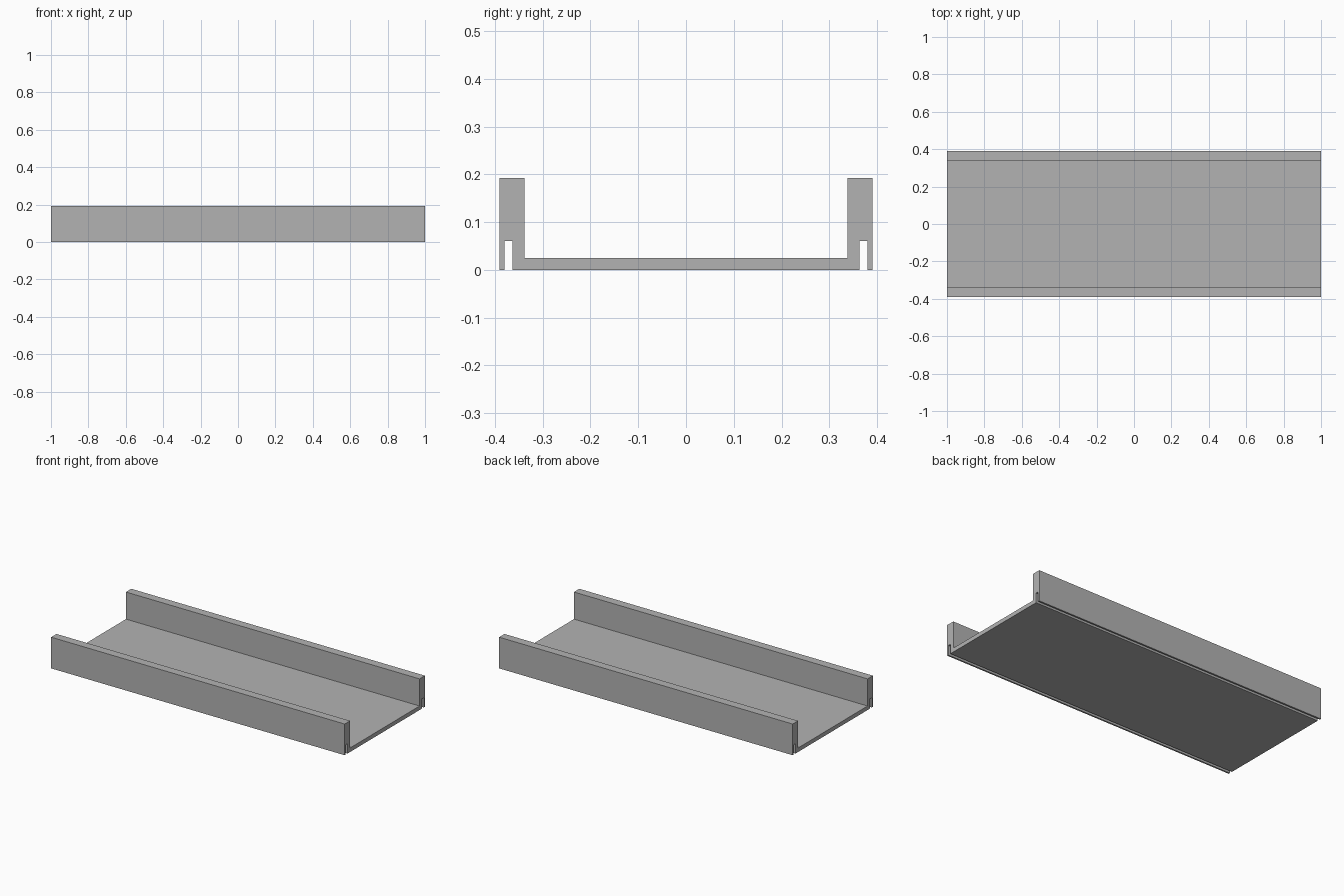
import bpy
import bmesh

cube = bpy.data.objects.get("Cube")
if cube:
    bpy.data.objects.remove(cube, do_unlink=True)

LENGTH = 2.0
HALF_WIDTH, WALL_INNER = 0.39, 0.338
SLOT_OUTER, SLOT_INNER = 0.38, 0.363
HEIGHT, FLOOR, SLOT_TOP = 0.192, 0.025, 0.06

# Plain grey finish
grey = bpy.data.materials.new("grey")
grey.use_nodes = True
colour = (0.45, 0.45, 0.45, 1)
grey.diffuse_color = colour
grey.node_tree.nodes["Principled BSDF"].inputs["Base Color"].default_value = colour

# Half of the channel section, from the underside around the slotted wall to the floor
half = [
    (SLOT_INNER, 0), (SLOT_INNER, SLOT_TOP),
    (SLOT_OUTER, SLOT_TOP), (SLOT_OUTER, 0),
    (HALF_WIDTH, 0), (HALF_WIDTH, HEIGHT),
    (WALL_INNER, HEIGHT), (WALL_INNER, FLOOR),
]
section = half + [(-y, z) for y, z in reversed(half)]

# Channel tray: mirrored section extruded along its length
bm = bmesh.new()
end = bm.faces.new([bm.verts.new((-LENGTH / 2, y, z)) for y, z in section])
result = bmesh.ops.extrude_face_region(bm, geom=[end], use_keep_orig=True)
moved = [v for v in result["geom"] if isinstance(v, bmesh.types.BMVert)]
bmesh.ops.translate(bm, verts=moved, vec=(LENGTH, 0, 0))
bmesh.ops.recalc_face_normals(bm, faces=bm.faces)

mesh = bpy.data.meshes.new("channel_tray")
bm.to_mesh(mesh)
bm.free()
mesh.materials.append(grey)
tray = bpy.data.objects.new("channel_tray", mesh)
bpy.context.collection.objects.link(tray)
